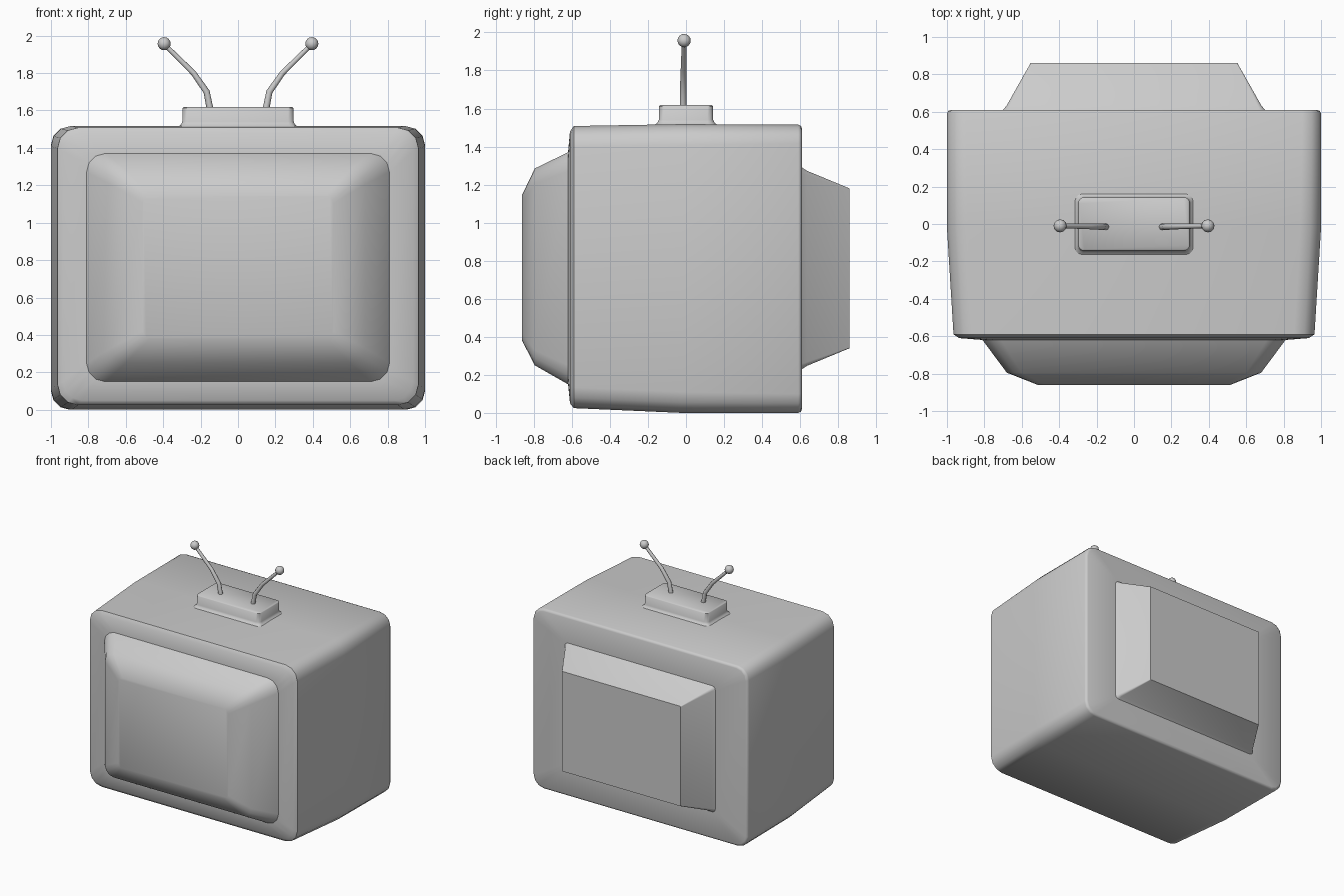
import bpy, bmesh
from math import sin, cos, pi, radians
from mathutils import Vector

if "Cube" in bpy.data.objects:
    bpy.data.objects.remove(bpy.data.objects["Cube"])


def smooth(ob, angle):
    bpy.ops.object.select_all(action='DESELECT')
    ob.select_set(True)
    bpy.context.view_layer.objects.active = ob
    bpy.ops.object.shade_smooth_by_angle(angle=radians(angle))


def loft(name, sections, place, cap_first=False, cap_last=False, seg=3, angle=40):
    """Skin rounded rectangles (depth, half_width, low, high, corner_radius)."""
    bm = bmesh.new()
    rings = []
    for d, hw, lo, hi, r in sections:
        corners = [(hw - r, hi - r), (-hw + r, hi - r), (-hw + r, lo + r), (hw - r, lo + r)]
        ring = []
        for q, (u, v) in enumerate(corners):
            for i in range(seg + 1):
                a = (q + i / seg) * pi / 2
                ring.append(bm.verts.new(place(u + r * cos(a), v + r * sin(a), d)))
        rings.append(ring)
    n = len(rings[0])
    for a, b in zip(rings, rings[1:]):
        for i in range(n):
            j = (i + 1) % n
            bm.faces.new((a[i], a[j], b[j], b[i]))
    if cap_first:
        bm.faces.new(rings[0][::-1])
    if cap_last:
        bm.faces.new(rings[-1])
    # Consistent outward winding
    c = sum((v.co for v in bm.verts), Vector()) / len(bm.verts)
    bm.normal_update()
    if sum((f.calc_center_median() - c).dot(f.normal) * f.calc_area() for f in bm.faces) < 0:
        bmesh.ops.reverse_faces(bm, faces=bm.faces[:])
    mesh = bpy.data.meshes.new(name)
    bm.to_mesh(mesh)
    bm.free()
    ob = bpy.data.objects.new(name, mesh)
    bpy.context.collection.objects.link(ob)
    smooth(ob, angle)
    return ob


along_y = lambda u, v, d: (u, d, v)
along_z = lambda u, v, d: (u, v, d)

# Outlines where screen and rear housing join the cabinet
screen_rim = (-0.62, 0.81, 0.15, 1.37, 0.10)
rear_rim = (0.61, 0.70, 0.23, 1.29, 0.03)

# Cabinet, tapering slightly to the front
loft("cabinet", [
    screen_rim,
    (-0.61, 0.935, 0.05, 1.48, 0.10),
    (-0.59, 0.965, 0.025, 1.508, 0.11),
    (-0.02, 1.0, 0.0, 1.518, 0.11),
    (0.59, 1.0, 0.0, 1.515, 0.10),
    (0.604, 0.994, 0.006, 1.509, 0.095),
    (0.61, 0.98, 0.02, 1.495, 0.085),
    rear_rim,
], along_y, angle=50)

# Bulging screen
loft("screen", [
    (-0.862, 0.51, 0.38, 1.145, 0.04),
    (-0.795, 0.68, 0.25, 1.285, 0.08),
    screen_rim,
], along_y, cap_first=True, angle=45)

# Tapered rear housing with a small flare at the joint
loft("rear_housing", [
    rear_rim,
    (0.635, 0.68, 0.247, 1.273, 0.02),
    (0.86, 0.553, 0.34, 1.18, 0.006),
], along_y, cap_last=True, angle=35)

# Antenna base with a small flare at the bottom
loft("antenna_base", [
    (1.51, 0.325, -0.17, 0.17, 0.04),
    (1.525, 0.305, -0.15, 0.15, 0.035),
    (1.54, 0.298, -0.143, 0.143, 0.03),
    (1.612, 0.298, -0.143, 0.143, 0.03),
    (1.618, 0.291, -0.136, 0.136, 0.026),
], along_z, cap_last=True, angle=50)

# Bent antennas with ball tips
path = [(0.148, -0.015, 1.60, 0.018), (0.168, -0.015, 1.70, 0.017),
        (0.238, -0.013, 1.80, 0.015), (0.39, -0.01, 1.95, 0.012)]
for side, s in (("left", -1), ("right", 1)):
    cu = bpy.data.curves.new(side + "_antenna", 'CURVE')
    cu.dimensions = '3D'
    cu.bevel_depth = 1.0
    cu.bevel_resolution = 2
    sp = cu.splines.new('POLY')
    sp.points.add(len(path) - 1)
    for p, (x, y, z, r) in zip(sp.points, path):
        p.co = (s * x, y, z, 1)
        p.radius = r
    sp.use_smooth = True
    bpy.context.collection.objects.link(bpy.data.objects.new(side + "_antenna", cu))
    bpy.ops.mesh.primitive_uv_sphere_add(segments=12, ring_count=8, radius=0.035,
                                         location=(s * 0.395, -0.01, 1.957))
    ball = bpy.context.object
    ball.name = side + "_antenna_tip"
    smooth(ball, 60)
